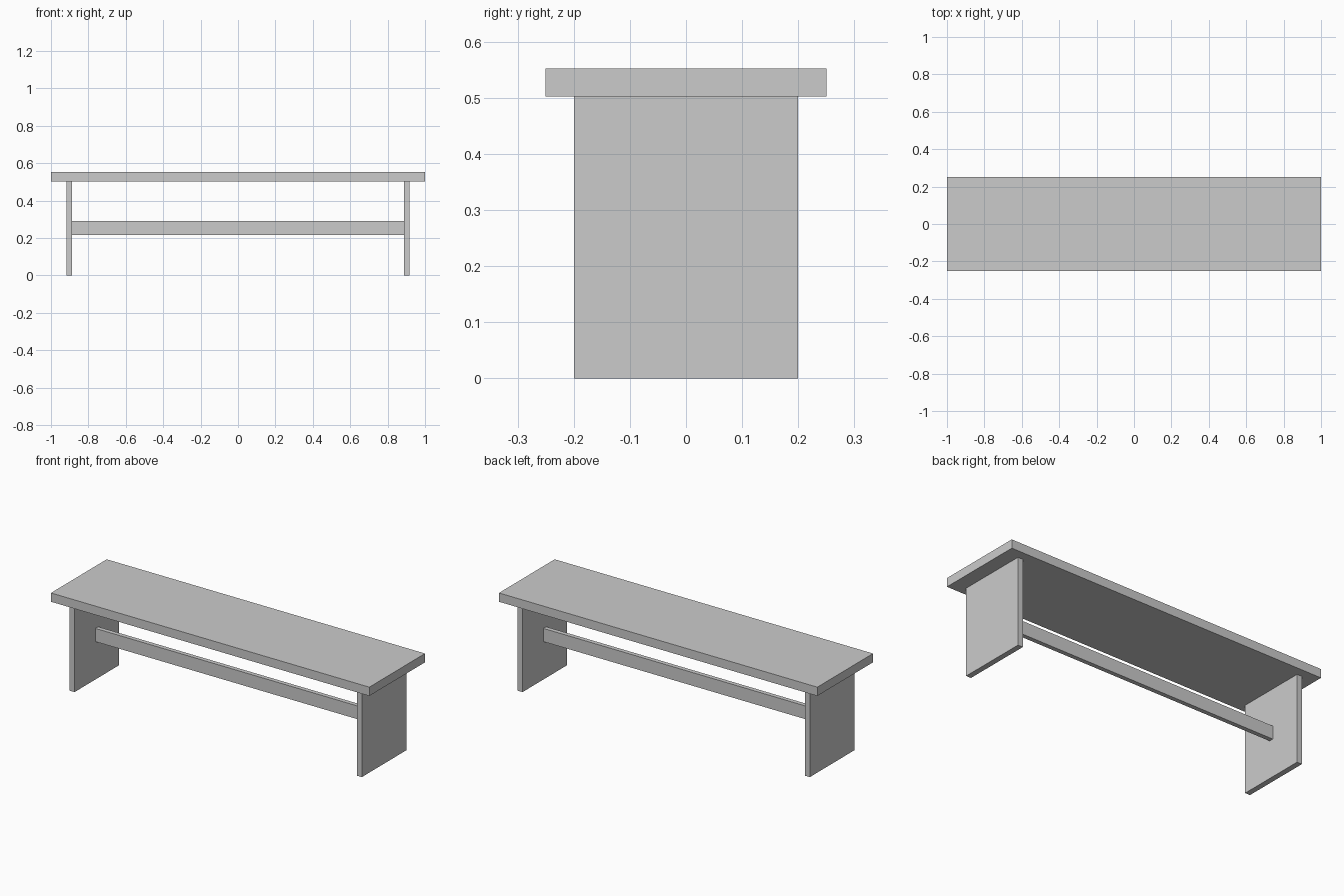
import bpy

if "Cube" in bpy.data.objects:
    bpy.data.objects.remove(bpy.data.objects["Cube"])


def box(name, x, y, z):
    """Add a box from (min, max) ranges on each axis."""
    ranges = (x, y, z)
    bpy.ops.mesh.primitive_cube_add(size=1, location=[(a + b) / 2 for a, b in ranges])
    obj = bpy.context.object
    obj.name = name
    obj.scale = [b - a for a, b in ranges]
    bpy.ops.object.transform_apply(location=False, rotation=False, scale=True)
    return obj


# Seat plank
box("seat", (-1, 1), (-0.25, 0.25), (0.502, 0.552))

# Slab legs at both ends
for side, name in ((-1, "left_leg"), (1, "right_leg")):
    box(name, sorted((side * 0.887, side * 0.918)), (-0.2, 0.2), (0, 0.502))

# Stretcher rail between the legs
box("stretcher", (-0.887, 0.887), (-0.0125, 0.0125), (0.215, 0.29))
